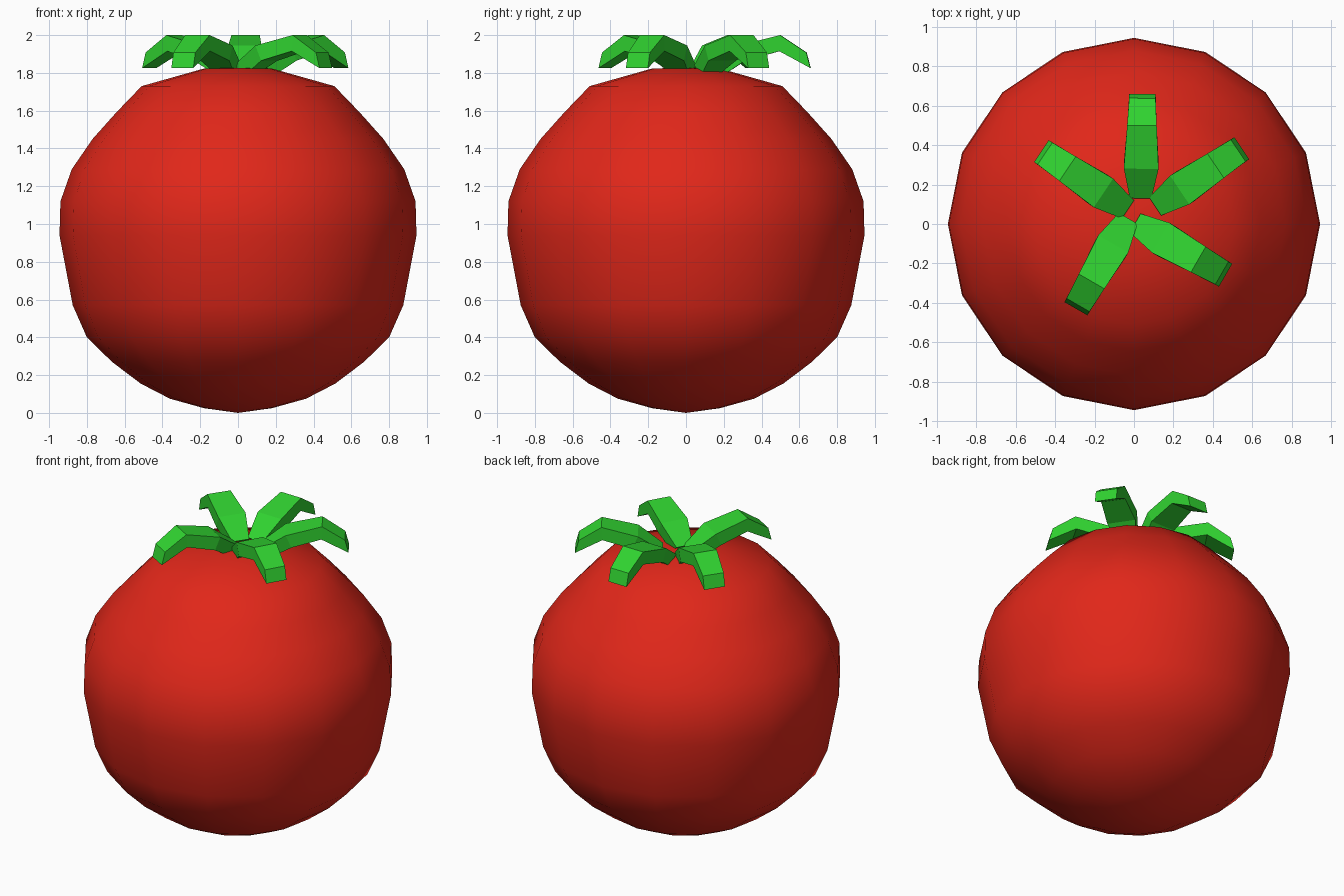
import bpy, bmesh, math
from mathutils import Matrix, Vector

if "Cube" in bpy.data.objects:
    bpy.data.objects.remove(bpy.data.objects["Cube"])


def material(name, color):
    m = bpy.data.materials.new(name)
    m.diffuse_color = color
    m.use_nodes = True
    m.node_tree.nodes["Principled BSDF"].inputs["Base Color"].default_value = m.diffuse_color
    return m


def finish(name, bm, mat, smooth):
    bmesh.ops.recalc_face_normals(bm, faces=bm.faces[:])
    for f in bm.faces:
        f.smooth = smooth
    me = bpy.data.meshes.new(name)
    bm.to_mesh(me)
    bm.free()
    me.materials.append(mat)
    ob = bpy.data.objects.new(name, me)
    bpy.context.collection.objects.link(ob)
    return ob


red = material("fruit_red", (0.75, 0.02, 0.01, 1))
green = material("leaf_green", (0.03, 0.65, 0.03, 1))

# Fruit: 16-sided lathe of a round profile with flattened shoulders
profile = [(0.18, 0.025), (0.36, 0.075), (0.515, 0.155), (0.667, 0.27),
           (0.80, 0.40), (0.875, 0.57), (0.945, 0.94), (0.94, 1.12),
           (0.88, 1.29), (0.77, 1.45), (0.645, 1.59), (0.51, 1.73),
           (0.18, 1.823)]
SIDES = 16
bm = bmesh.new()
rings = []
for r, z in profile:
    rings.append([bm.verts.new((r * math.cos(a), r * math.sin(a), z))
                  for a in (2 * math.pi * i / SIDES for i in range(SIDES))])
bottom = bm.verts.new((0, 0, 0.0))
top = bm.verts.new((0, 0, 1.828))
for i in range(SIDES):
    j = (i + 1) % SIDES
    for lo, hi in zip(rings, rings[1:]):
        bm.faces.new((lo[i], lo[j], hi[j], hi[i]))
    bm.faces.new((bottom, rings[0][j], rings[0][i]))
    bm.faces.new((top, rings[-1][i], rings[-1][j]))
finish("fruit", bm, red, True)

# Leaf sections: top (distance, z), underside (distance, z), half width.
# Distance is measured back from the tip.
sections = [((-0.53, 1.84), (-0.46, 1.79), 0.055),
            ((-0.38, 1.945), (-0.345, 1.865), 0.088),
            ((-0.16, 2.0), (-0.165, 1.915), 0.075),
            ((-0.022, 1.908), (0.0, 1.825), 0.067)]


def leaf(name, tip, angle):
    bm = bmesh.new()
    xf = Matrix.Translation((tip[0], tip[1], 0)) @ Matrix.Rotation(math.radians(angle), 4, 'Z')
    loops = []
    for t, b, w in sections:
        pts = [(t[0], -w, t[1]), (t[0], w, t[1]), (b[0], w, b[1]), (b[0], -w, b[1])]
        loops.append([bm.verts.new(xf @ Vector(p)) for p in pts])
    for a, b in zip(loops, loops[1:]):
        for i in range(4):
            j = (i + 1) % 4
            bm.faces.new((a[i], a[j], b[j], b[i]))
    bm.faces.new(loops[0])
    bm.faces.new(loops[-1])
    finish(name, bm, green, False)


# Crown of five arched leaves
leaves = [((0.043, 0.66), 89), ((0.547, 0.385), 34), ((0.465, -0.26), -30),
          ((-0.295, -0.43), 240), ((-0.47, 0.37), 146)]
for n, (tip, angle) in enumerate(leaves, 1):
    leaf(f"leaf_{n}", tip, angle)
